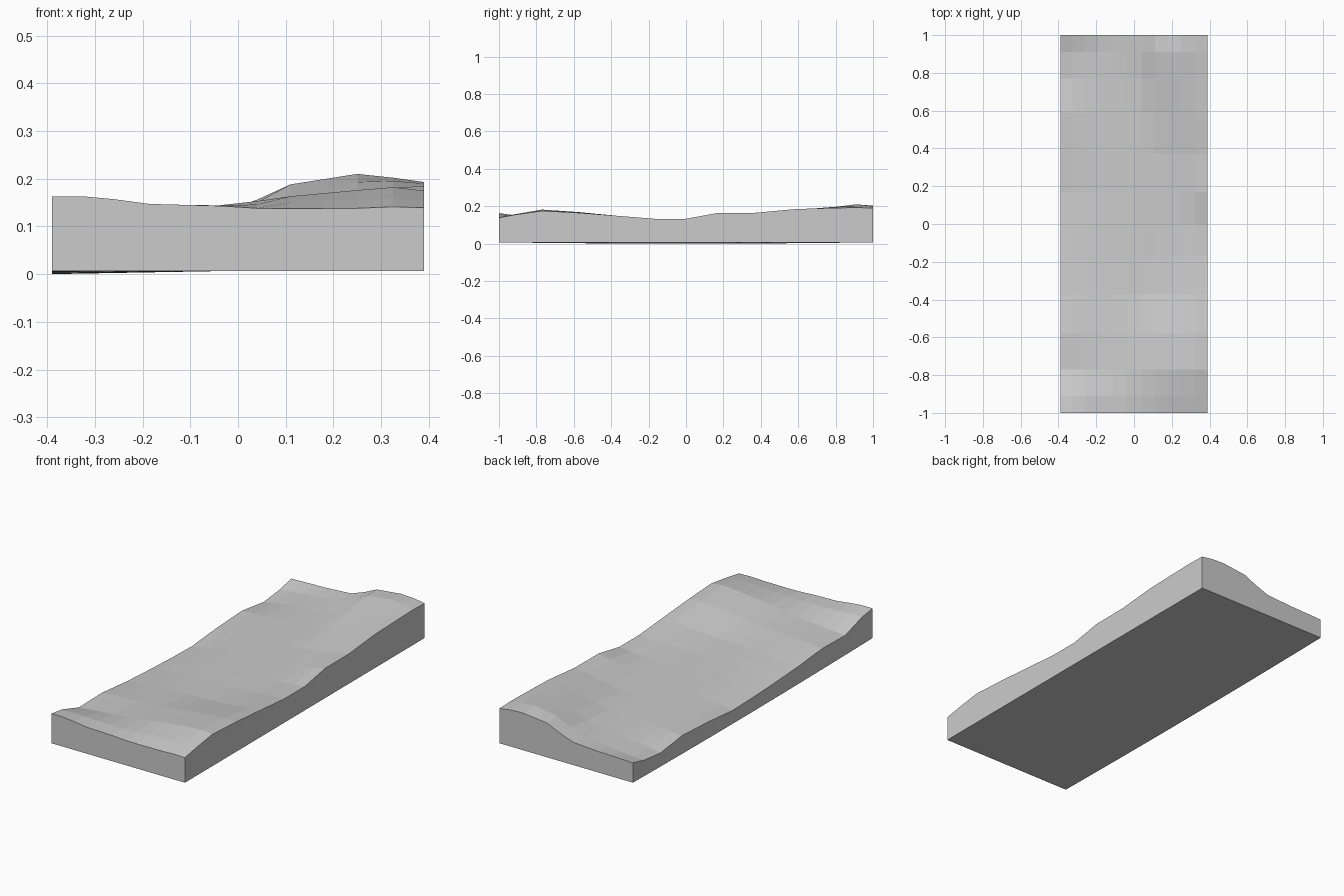
import bpy, bmesh

# Grid lines of the slab
XS = [-.39, -.325, -.26, -.185, -.11, -.04, .04, .11, .18, .25, .325, .39]
YS = [-1, -.91, -.77, -.58, -.37, -.17, 0, .17, .37, .59, .77, .91, 1]

# Top heights in thousandths: one row per YS, sampled at the control columns
CX = [-.39, -.325, -.26, -.185, -.04, .04, .11, .25, .325, .39]
HEIGHTS = [
    [163, 163, 157, 147, 143, 138, 137, 138, 141, 139],
    [151, 151, 149, 146, 144, 146, 150, 156, 158, 155],
    [108, 114, 120, 126, 140, 153, 163, 176, 182, 175],
    [112, 117, 121, 125, 134, 144, 153, 166, 169, 165],
    [93, 101, 108, 113, 119, 122, 125, 135, 143, 149],
    [82, 92, 101, 108, 115, 117, 118, 123, 129, 133],
    [75, 88, 99, 107, 113, 115, 116, 120, 127, 133],
    [71, 85, 98, 106, 112, 114, 116, 126, 150, 164],
    [88, 96, 102, 106, 112, 114, 118, 138, 156, 165],
    [99, 102, 104, 106, 112, 119, 139, 167, 180, 185],
    [76, 88, 98, 105, 115, 132, 165, 193, 195, 190],
    [91, 95, 101, 109, 122, 150, 188, 210, 202, 193],
    [112, 114, 116, 118, 127, 156, 188, 203, 200, 190],
]


def top_z(row, x):
    for k in range(len(CX) - 1):
        if x <= CX[k + 1] + 1e-6:
            t = (x - CX[k]) / (CX[k + 1] - CX[k])
            return (row[k] + t * (row[k + 1] - row[k])) / 1000


def bottom_z(x, y):
    return .007 - .007 * max(0, -x / .39) * (1 - y * y)


bm = bmesh.new()
top = [[bm.verts.new((x, y, top_z(r, x))) for x in XS] for y, r in zip(YS, HEIGHTS)]
base = [[bm.verts.new((x, y, bottom_z(x, y))) for x in XS] for y in YS]
nx, ny = len(XS), len(YS)

# Uneven top and nearly flat underside
for j in range(ny - 1):
    for i in range(nx - 1):
        for g in (top, base):
            bm.faces.new((g[j][i], g[j][i + 1], g[j + 1][i + 1], g[j + 1][i]))

# Vertical side walls around the rim
rim = ([(0, i) for i in range(nx)] + [(j, nx - 1) for j in range(1, ny)]
       + [(ny - 1, i) for i in range(nx - 2, -1, -1)] + [(j, 0) for j in range(ny - 2, 0, -1)])
for (j, i), (q, p) in zip(rim, rim[1:] + rim[:1]):
    bm.faces.new((base[j][i], base[q][p], top[q][p], top[j][i]))

bmesh.ops.recalc_face_normals(bm, faces=bm.faces[:])
mesh = bpy.data.meshes.new("ground_slab")
bm.to_mesh(mesh)
bm.free()
slab = bpy.data.objects.new("ground_slab", mesh)
bpy.context.collection.objects.link(slab)
